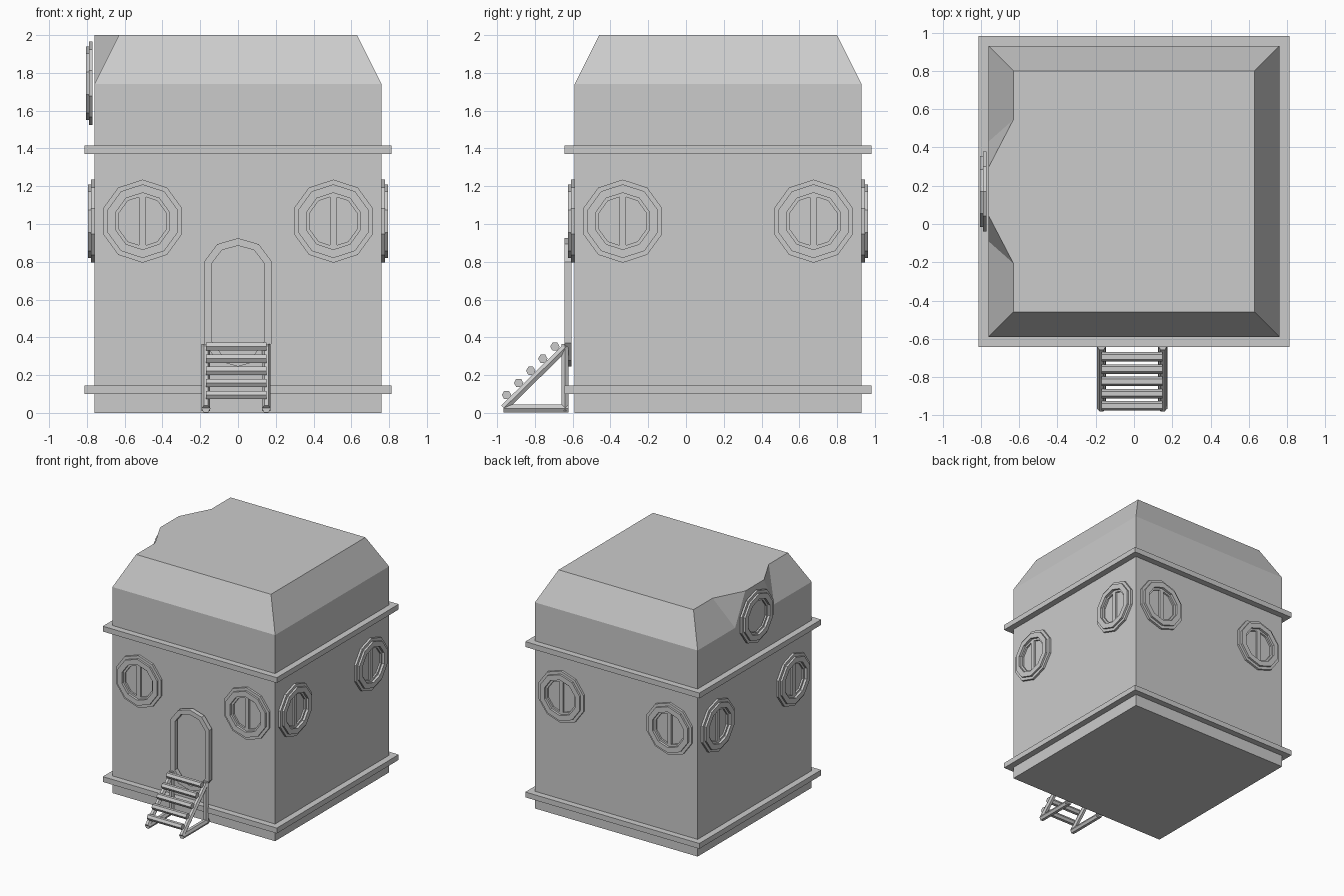
import bpy, bmesh
from math import pi, sin, cos, radians
from mathutils import Matrix, Vector

if "Cube" in bpy.data.objects:
    bpy.data.objects.remove(bpy.data.objects["Cube"])

CY = 0.17      # centre of the house in y
HALF = 0.76    # half width of the walls


def make(name, verts, faces, mat=Matrix()):
    me = bpy.data.meshes.new(name)
    me.from_pydata([mat @ Vector(v) for v in verts], [], faces)
    bm = bmesh.new()
    bm.from_mesh(me)
    bmesh.ops.recalc_face_normals(bm, faces=bm.faces)
    bm.to_mesh(me)
    bm.free()
    ob = bpy.data.objects.new(name, me)
    bpy.context.collection.objects.link(ob)
    return ob


def ring(name, loops, mat=Matrix()):
    """Skin closed loops into a closed ring."""
    n, m = len(loops[0]), len(loops)
    faces = [(i * n + j, i * n + (j + 1) % n,
              (i + 1) % m * n + (j + 1) % n, (i + 1) % m * n + j)
             for i in range(m) for j in range(n)]
    return make(name, [p for l in loops for p in l], faces, mat)


def lathe(name, profile, n, phase, mat):
    return ring(name, [[(r * cos(phase + 2 * pi * j / n), r * sin(phase + 2 * pi * j / n), z)
                        for j in range(n)] for r, z in profile], mat)


def box(name, size, mat):
    bm = bmesh.new()
    bmesh.ops.create_cube(bm, size=1, matrix=mat @ Matrix.Diagonal((*size, 1)))
    me = bpy.data.meshes.new(name)
    bm.to_mesh(me)
    bm.free()
    bpy.context.collection.objects.link(bpy.data.objects.new(name, me))


def bar(name, a, b, r, phase=0.0):
    """Hexagonal bar between two points."""
    a, b = Vector(a), Vector(b)
    d = b - a
    side = Vector((1, 0, 0)) if abs(d.x) < 1e-6 else Vector((0, 1, 0))
    up = d.normalized().cross(side)
    off = [(side * cos(phase + k * pi / 3) + up * sin(phase + k * pi / 3)) * r for k in range(6)]
    faces = [(k, (k + 1) % 6, 6 + (k + 1) % 6, 6 + k) for k in range(6)]
    faces += [tuple(range(5, -1, -1)), tuple(range(6, 12))]
    make(name, [a + o for o in off] + [b + o for o in off], faces)


# House walls and hipped flat roof, with a dormer on the left side
def square(h, z):
    return [(-h, -h, z), (h, -h, z), (h, h, z), (-h, h, z)]


verts = square(HALF, 0) + square(HALF, 1.74) + square(0.63, 2)
verts += [(-HALF, -0.26, 1.74), (-HALF, -0.125, 2), (-0.63, -0.375, 2),
          (-HALF, 0.26, 1.74), (-HALF, 0.125, 2), (-0.63, 0.375, 2)]
faces = [(3, 2, 1, 0),
         (0, 1, 5, 4), (1, 2, 6, 5), (2, 3, 7, 6),
         (3, 0, 4, 12, 13, 16, 15, 7),
         (4, 5, 9, 8), (5, 6, 10, 9), (6, 7, 11, 10),
         (4, 8, 14, 12), (12, 14, 13), (7, 15, 17, 11), (15, 16, 17),
         (8, 9, 10, 11, 17, 16, 13, 14)]
make("house_body", verts, faces, Matrix.Translation((0, CY, 0)))

# Trim bands around the walls
s = 2 ** 0.5
for name, z0, z1 in (("lower_band", 0.10, 0.145), ("upper_band", 1.37, 1.415)):
    lathe(name, [(0.75 * s, z0), (0.813 * s, z0), (0.813 * s, z1), (0.75 * s, z1)],
          4, pi / 4, Matrix.Translation((0, CY, 0)))

# Ten-sided windows
FRAME = [(0.22, 0), (0.22, 0.018), (0.195, 0.018), (0.195, 0.034),
         (0.15, 0.034), (0.15, 0.014), (0.133, 0.014), (0.133, 0)]


def window(name, k, x, z, gap=0.0, mullion=True):
    m = (Matrix.Translation((0, CY, 0)) @ Matrix.Rotation(k * pi / 2, 4, 'Z')
         @ Matrix.Translation((x, -HALF - gap, z)) @ Matrix.Rotation(pi / 2, 4, 'X'))
    lathe(name + "_frame", FRAME, 10, pi / 2, m)
    if mullion:
        box(name + "_mullion", (0.036, 0.27, 0.014), m @ Matrix.Translation((0, 0, 0.007)))


for k, side in enumerate(("front", "right", "back", "left")):
    for x in (-0.505, 0.505):
        window(side + "_window", k, x, 1.015)
window("dormer_window", 3, 0, 1.745, 0.01, False)

# Arched door frame, rounded at top and bottom
def capsule(w, mw, z1, z2, z3, y):
    half = [(w, z1), (mw, z2), (0, z3), (-mw, z2), (-w, z1)]
    return [(x, y, z) for x, z in half] + [(-x, y, 1.17 - z) for x, z in half]


outer = (0.18, 0.11, 0.80, 0.893, 0.925)
inner = (0.14, 0.085, 0.79, 0.862, 0.885)
ring("door_frame", [capsule(*outer, -0.605), capsule(*outer, -0.643),
                    capsule(*inner, -0.643), capsule(*inner, -0.605)])

# Steps: two triangular side frames with hexagonal rungs
for x in (-0.17, 0.15):
    bar("stair_post", (x, -0.64, 0.01), (x, -0.64, 0.365), 0.022)
    bar("stair_foot", (x, -0.965, 0.023), (x, -0.622, 0.023), 0.024)
    bar("stair_stringer", (x, -0.965, 0.025), (x, -0.635, 0.35), 0.022)
for i in range(5):
    y, z = -0.95 + 0.064 * i, 0.095 + 0.064 * i
    bar("stair_rung", (-0.17, y, z), (0.15, y, z), 0.025)
